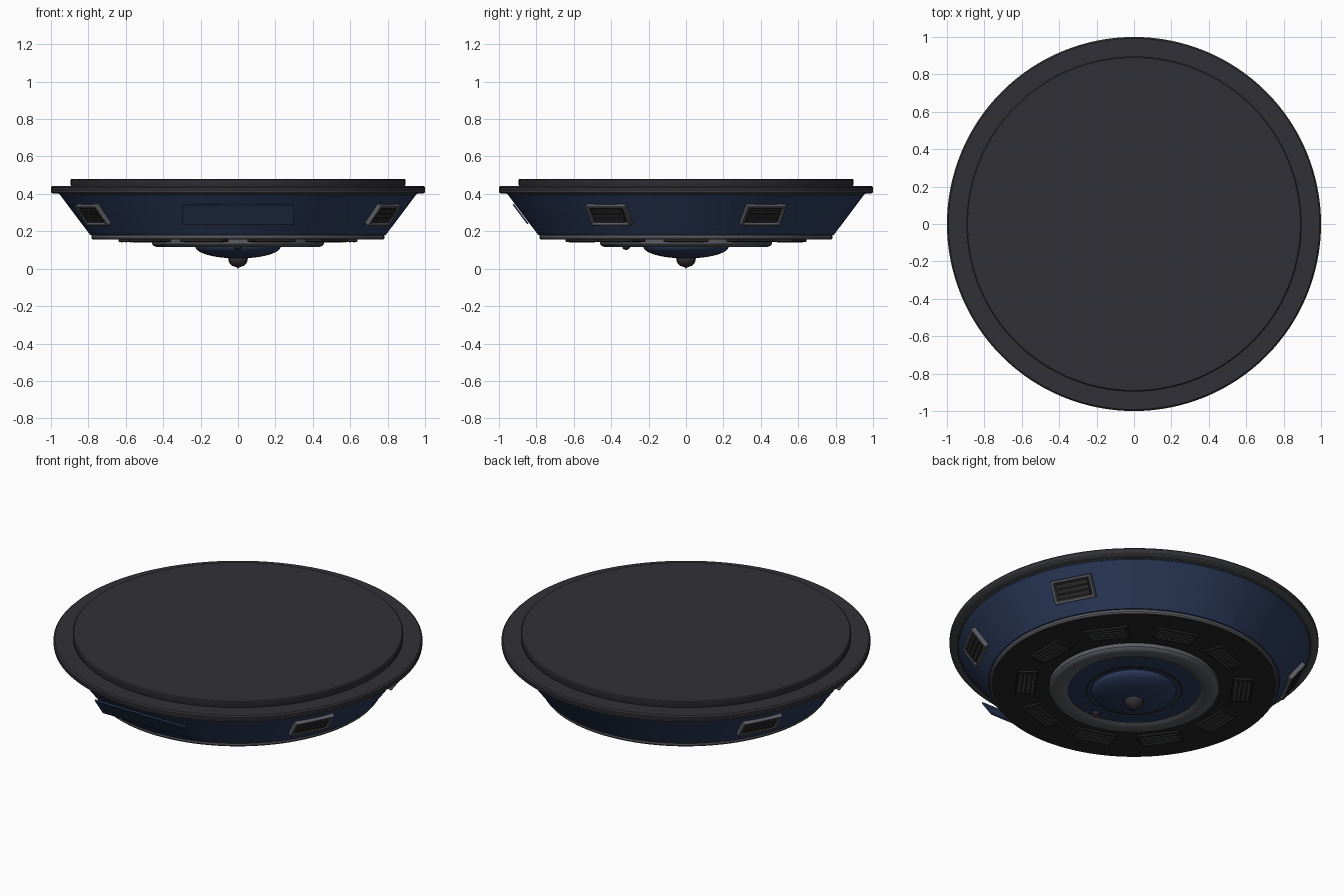
import bpy
import bmesh
from math import radians, sin, cos, pi
from mathutils import Matrix, Vector

if "Cube" in bpy.data.objects:
    bpy.data.objects.remove(bpy.data.objects["Cube"], do_unlink=True)


def material(name, rgb):
    m = bpy.data.materials.new(name)
    m.use_nodes = True
    m.diffuse_color = (*rgb, 1)
    bsdf = m.node_tree.nodes["Principled BSDF"]
    bsdf.inputs["Base Color"].default_value = (*rgb, 1)
    bsdf.inputs["Roughness"].default_value = 0.6
    return m


charcoal = material("charcoal", (0.031, 0.03, 0.036))
navy = material("navy blue", (0.025, 0.043, 0.105))
black = material("matte black", (0.019, 0.019, 0.02))
grey = material("trim grey", (0.105, 0.11, 0.125))
steel = material("rim steel", (0.075, 0.08, 0.084))
slate = material("slat grey", (0.024, 0.024, 0.026))


def finish(name, bm, mats, matrix=Matrix(), bevel=0):
    bmesh.ops.recalc_face_normals(bm, faces=bm.faces)
    mesh = bpy.data.meshes.new(name)
    bm.to_mesh(mesh)
    bm.free()
    ob = bpy.data.objects.new(name, mesh)
    bpy.context.collection.objects.link(ob)
    for m in mats:
        mesh.materials.append(m)
    ob.matrix_world = matrix
    if bevel:
        mod = ob.modifiers.new("soft edges", "BEVEL")
        mod.width = bevel
        mod.segments = 2
    bpy.ops.object.select_all(action="DESELECT")
    ob.select_set(True)
    bpy.context.view_layer.objects.active = ob
    bpy.ops.object.shade_smooth_by_angle(angle=radians(35))
    return ob


def lathe(name, profile, mat, steps=128, at=(0, 0, 0)):
    """Spin a (radius, height) profile around the z axis."""
    bm = bmesh.new()
    verts = [bm.verts.new((r, 0, z)) for r, z in profile]
    edges = [bm.edges.new(pair) for pair in zip(verts, verts[1:])]
    bmesh.ops.spin(bm, geom=verts + edges, cent=(0, 0, 0), axis=(0, 0, 1),
                   angle=2 * pi, steps=steps)
    bmesh.ops.remove_doubles(bm, verts=bm.verts, dist=0.0001)
    return finish(name, bm, [mat], Matrix.Translation(at))


def add_box(bm, size, centre):
    m = Matrix.Translation(centre) @ Matrix.Diagonal((*size, 1))
    bmesh.ops.create_cube(bm, size=1, matrix=m)


def mount(degrees, radius, z, up_r, up_z):
    """Axes on the hull: x along the circle, y along the slope, z outward."""
    a = radians(degrees)
    out = Vector((cos(a), sin(a), 0))
    side = Vector((-sin(a), cos(a), 0))
    up = out * up_r + Vector((0, 0, up_z))
    m = Matrix((side, up, side.cross(up))).transposed().to_4x4()
    m.translation = out * radius + Vector((0, 0, z))
    return m


# Top cover, rim and the lip under the rim
lathe("top_cover", [(0, 0.43), (0.893, 0.43), (0.893, 0.445), (0.896, 0.45), (0.896, 0.474),
                    (0.89, 0.48), (0, 0.48)], charcoal)
lathe("rim", [(0, 0.41), (0.998, 0.41), (1, 0.413), (1, 0.434), (0.992, 0.442), (0, 0.442)],
      charcoal)
lathe("rim_lip", [(0.94, 0.415), (0.94, 0.398), (0.955, 0.398), (0.96, 0.402), (0.99, 0.402),
                  (0.999, 0.408), (0.999, 0.415)], steel)

# Tapered hull, bottom trim and dark underside
lathe("hull", [(0, 0.405), (0.952, 0.405), (0.952, 0.395), (0.79, 0.18), (0, 0.18)], navy)
lathe("bottom_trim", [(0.74, 0.185), (0.775, 0.185), (0.784, 0.178), (0.784, 0.165),
                      (0.778, 0.157), (0.77, 0.157), (0.74, 0.165)], grey)
lathe("underside", [(0, 0.18), (0.772, 0.18), (0.772, 0.155), (0, 0.155)], black)

# Central ring, dish, groove and dome
lathe("central_ring", [(0.46, 0.16), (0.46, 0.133), (0.452, 0.122), (0.435, 0.116), (0.4, 0.115),
                       (0.375, 0.118), (0.36, 0.127), (0.355, 0.16)], grey)
lathe("dish", [(0, 0.16), (0.362, 0.16), (0.362, 0.13), (0.25, 0.122), (0, 0.122)], navy)
lathe("dome_groove", [(0.252, 0.13), (0.262, 0.13), (0.262, 0.12), (0.252, 0.119)], black)
dome = [(0.228 * cos(t * pi / 24), 0.118 - 0.063 * sin(t * pi / 24)) for t in range(12)]
lathe("dome", [(0, 0.13), (0.228, 0.13)] + dome + [(0, 0.055)], navy)

# Pointed knob and small sensor
lathe("knob", [(0, 0), (0.01, 0.009), (0.03, 0.015), (0.044, 0.028), (0.051, 0.043),
               (0.053, 0.058), (0.045, 0.075), (0, 0.075)], charcoal, 40)
lathe("sensor", [(0, 0.1), (0.012, 0.103), (0.02, 0.111), (0.021, 0.13), (0, 0.13)],
      charcoal, 24, (0, -0.32, 0))

# Four framed vents on the hull
for n, angle in enumerate((-28, 28, 152, 208), 1):
    place = mount(angle, 0.873, 0.292, 0.6, 0.8)
    bm = bmesh.new()
    add_box(bm, (0.235, 0.13, 0.04), (0, 0, 0))
    bm.normal_update()
    face = max(bm.faces, key=lambda f: f.normal.z)
    bmesh.ops.inset_region(bm, faces=[face], thickness=0.019)
    bmesh.ops.inset_region(bm, faces=[face], thickness=0.003, depth=-0.012)
    face.material_index = 1
    finish(f"hull_vent_frame_{n}", bm, [grey, black], place, 0.003)
    bm = bmesh.new()
    for i in (-1, 0, 1):
        add_box(bm, (0.186, 0.024, 0.014), (0, i * 0.029, 0.012))
    finish(f"hull_vent_slats_{n}", bm, [slate], place)

# Thin flat front panel
bm = bmesh.new()
add_box(bm, (0.6, 0.13, 0.009), (0, 0, 0.008))
finish("front_panel", bm, [navy], mount(-90, 0.878, 0.297, 0.6, 0.8))

# Ring of ten louvres underneath
for n in range(10):
    place = mount(n * 36, 0.585, 0.155, 1, 0)
    bm = bmesh.new()
    add_box(bm, (0.24, 0.11, 0.014), (0, 0, 0.004))
    finish(f"louvre_plate_{n + 1}", bm, [black], place, 0.003)
    bm = bmesh.new()
    for i in range(4):
        add_box(bm, (0.2, 0.008, 0.006), (0, (i - 1.5) * 0.024, 0.011))
    finish(f"louvre_slats_{n + 1}", bm, [steel], place)
